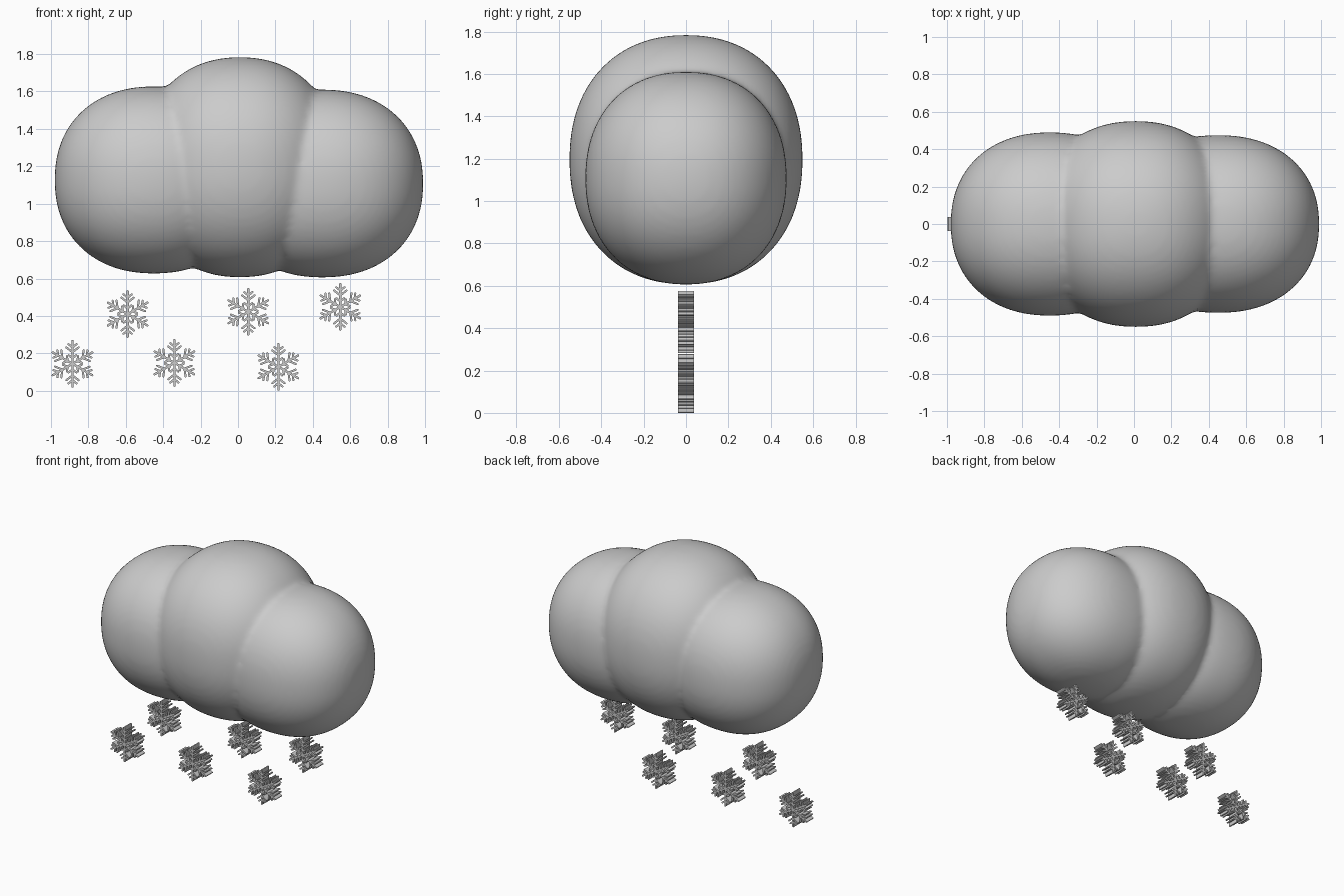
import bpy, bmesh, math
from mathutils import Vector

if "Cube" in bpy.data.objects:
    bpy.data.objects.remove(bpy.data.objects["Cube"])


def make_object(name, bm):
    mesh = bpy.data.meshes.new(name)
    bm.to_mesh(mesh)
    bm.free()
    obj = bpy.data.objects.new(name, mesh)
    bpy.context.collection.objects.link(obj)
    return obj


def add_lobe(bm, center, radii, n=2.2):
    """Slightly squared ellipsoid."""
    verts = bmesh.ops.create_icosphere(bm, subdivisions=5, radius=1)["verts"]
    for v in verts:
        d = v.co.normalized()
        d /= sum(abs(c) ** n for c in d) ** (1 / n)
        v.co = Vector(center) + Vector([d[i] * radii[i] for i in range(3)])


# Cloud: three puffs fused into one soft skin
bm = bmesh.new()
add_lobe(bm, (-0.45, 0, 1.127), (0.53, 0.49, 0.50))
add_lobe(bm, (0.01, 0, 1.195), (0.535, 0.55, 0.588))
add_lobe(bm, (0.45, 0, 1.108), (0.54, 0.475, 0.502))
cloud = make_object("cloud", bm)
remesh = cloud.modifiers.new("fuse", 'REMESH')
remesh.mode = 'VOXEL'
remesh.voxel_size = 0.02
remesh.use_smooth_shade = True
soften = cloud.modifiers.new("soften", 'SMOOTH')
soften.factor = 0.5
soften.iterations = 6

DEPTH = 0.038


def add_bar(bm, start, length, angle, half_width, segs=4):
    """Round-ended bar in the xz plane, extruded along y."""
    outline = []
    for end, turn in ((length, -math.pi / 2), (0, math.pi / 2)):
        for k in range(segs + 1):
            a = turn + math.pi * k / segs
            u = end + half_width * math.cos(a)
            v = half_width * math.sin(a)
            outline.append((start[0] + u * math.cos(angle) - v * math.sin(angle),
                            start[1] + u * math.sin(angle) + v * math.cos(angle)))
    front = [bm.verts.new((x, -DEPTH, z)) for x, z in outline]
    back = [bm.verts.new((x, DEPTH, z)) for x, z in outline]
    bm.faces.new(front)
    bm.faces.new(back[::-1])
    for i in range(len(front)):
        j = (i + 1) % len(front)
        bm.faces.new((front[j], front[i], back[i], back[j]))


# Snowflake: six arms, each with two pairs of side branches
bm = bmesh.new()
for i in range(6):
    arm = math.radians(30 + 60 * i)
    add_bar(bm, (0, 0), 0.122, arm, 0.006)
    for r, length in ((0.030, 0.026), (0.062, 0.042), (0.088, 0.028)):
        root = (r * math.cos(arm), r * math.sin(arm))
        for side in (-1, 1):
            add_bar(bm, root, length, arm + side * math.radians(52), 0.0055)
bmesh.ops.recalc_face_normals(bm, faces=bm.faces)
flake = make_object("snowflake_1", bm)

spots = [(-0.885, 0.144), (-0.59, 0.41), (-0.34, 0.149),
         (0.055, 0.422), (0.216, 0.128), (0.547, 0.448)]
for i, (x, z) in enumerate(spots):
    obj = flake
    if i:
        obj = bpy.data.objects.new(f"snowflake_{i + 1}", flake.data)
        bpy.context.collection.objects.link(obj)
    obj.location = (x, 0, z)
